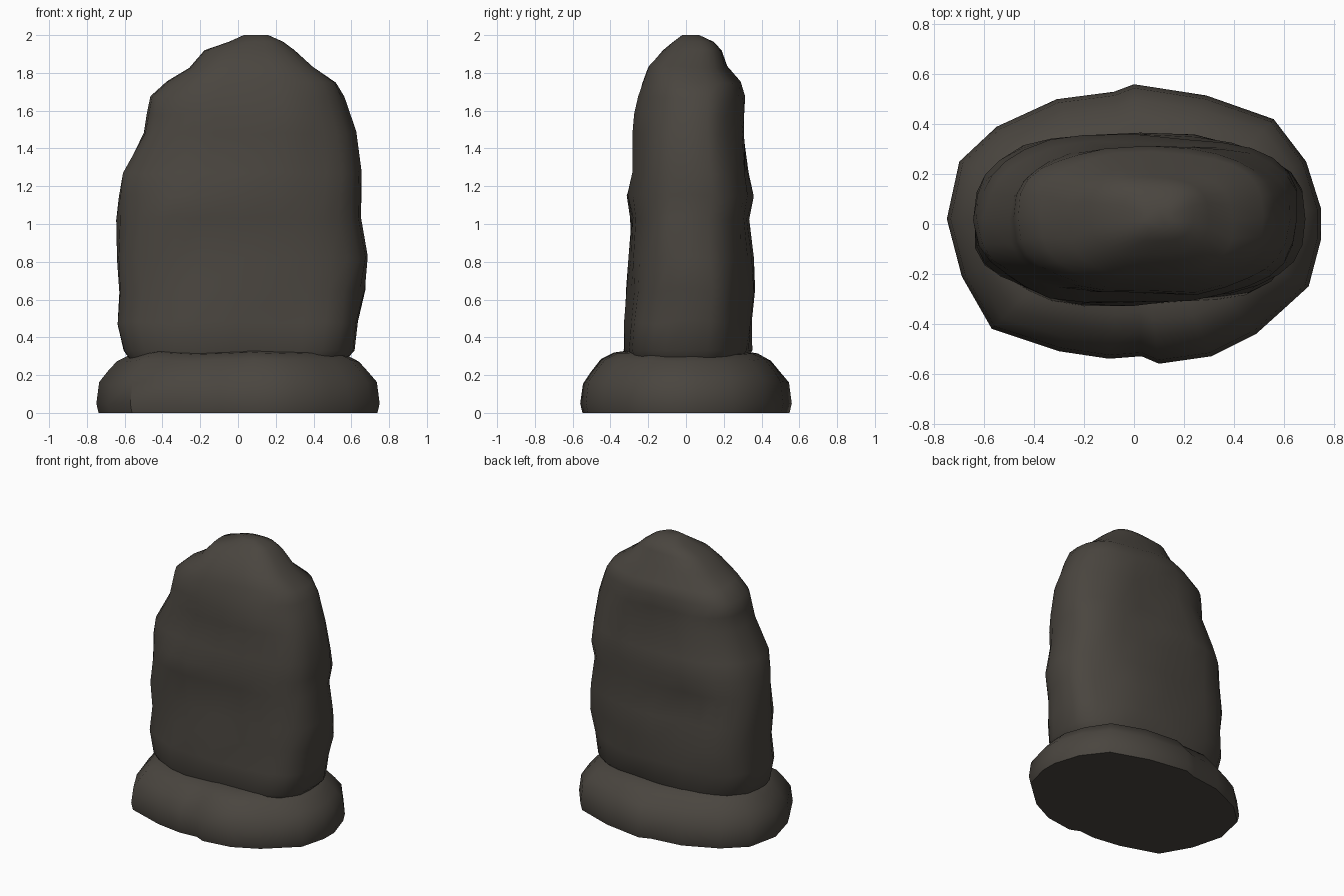
import bpy, bmesh, math
from mathutils import Vector, noise

if "Cube" in bpy.data.objects:
    bpy.data.objects.remove(bpy.data.objects["Cube"])

stone = bpy.data.materials.new("dark_brown_grey_stone")
stone.diffuse_color = (0.068, 0.060, 0.050, 1)
stone.use_nodes = True
stone.node_tree.nodes["Principled BSDF"].inputs["Base Color"].default_value = stone.diffuse_color


def lerp_table(table, z):
    """Linear lookup of (low, high) extents at a height."""
    for (z0, a0, b0), (z1, a1, b1) in zip(table, table[1:]):
        if z <= z1:
            t = max(0, (z - z0) / (z1 - z0))
            return a0 + (a1 - a0) * t, b0 + (b1 - b0) * t
    return table[-1][1:]


def loft(name, rings, angle):
    """Skin closed rings of equal length and cap both ends."""
    bm = bmesh.new()
    loops = [[bm.verts.new(p) for p in ring] for ring in rings]
    n = len(loops[0])
    for low, up in zip(loops, loops[1:]):
        for i in range(n):
            j = (i + 1) % n
            bm.faces.new((low[i], low[j], up[j], up[i]))
    bm.faces.new(loops[0][::-1])
    bm.faces.new(loops[-1])
    bmesh.ops.recalc_face_normals(bm, faces=bm.faces)
    me = bpy.data.meshes.new(name)
    bm.to_mesh(me)
    bm.free()
    me.materials.append(stone)
    ob = bpy.data.objects.new(name, me)
    bpy.context.collection.objects.link(ob)
    bpy.ops.object.select_all(action='DESELECT')
    ob.select_set(True)
    bpy.context.view_layer.objects.active = ob
    bpy.ops.object.shade_smooth_by_angle(angle=math.radians(angle))
    return ob


# Upright slab: side outlines (height, low, high) seen from front and from right
xs = [(0.27, -0.57, 0.56), (0.32, -0.61, 0.62), (0.48, -0.65, 0.65), (0.72, -0.62, 0.69),
      (0.82, -0.65, 0.70), (1.03, -0.64, 0.65), (1.25, -0.62, 0.66), (1.48, -0.50, 0.63),
      (1.67, -0.47, 0.58), (1.74, -0.40, 0.55), (1.83, -0.26, 0.40), (1.92, -0.18, 0.30),
      (1.96, -0.06, 0.25), (2.0, 0.03, 0.16)]
ys = [(0.27, -0.30, 0.30), (0.33, -0.33, 0.34), (0.65, -0.31, 0.36), (1.03, -0.30, 0.33),
      (1.15, -0.31, 0.355), (1.3, -0.27, 0.325), (1.5, -0.28, 0.31), (1.67, -0.25, 0.31),
      (1.78, -0.22, 0.28), (1.83, -0.20, 0.22), (1.92, -0.12, 0.19), (1.97, -0.06, 0.14),
      (2.0, -0.02, 0.07)]
levels = [0.27, 0.33, 0.48, 0.65, 0.82, 1.03, 1.15, 1.27, 1.48, 1.58, 1.67, 1.75,
          1.83, 1.92, 1.965, 2.0]
SEG = 28
rings = []
for z in levels:
    x0, x1 = lerp_table(xs, z)
    y0, y1 = lerp_table(ys, z)
    cx, cy, hx, hy = (x0 + x1) / 2, (y0 + y1) / 2, (x1 - x0) / 2, (y1 - y0) / 2
    ring = []
    for i in range(SEG):
        a = math.tau * i / SEG
        c, s = math.cos(a), math.sin(a)
        # squarish oval with chipped, lumpy surface
        px = math.copysign(abs(c) ** 0.74, c) * hx
        py = math.copysign(abs(s) ** 0.74, s) * hy
        chip = 0.045 * noise.noise(Vector((px * 3.2, py * 4 + 5, z * 3.2)))
        k = 1 + chip - 0.008
        dz = 0.02 * noise.noise(Vector((px * 4 + 9, py * 4, z))) if 0.4 < z < 1.9 else 0
        ring.append((cx + px * k, cy + py * (k + chip), z + dz))
    rings.append(ring)
loft("standing_stone", rings, 40)

# Rounded footing stone: ground outline pulled inward as it rises
outline = [(-0.75, 0.02), (-0.69, -0.21), (-0.57, -0.42), (-0.30, -0.51), (-0.10, -0.54),
           (0.03, -0.53), (0.10, -0.56), (0.31, -0.53), (0.49, -0.44), (0.59, -0.35),
           (0.70, -0.25), (0.75, -0.06), (0.75, 0.06), (0.69, 0.25), (0.56, 0.42),
           (0.29, 0.515), (0.0, 0.56), (-0.08, 0.53), (-0.31, 0.50), (-0.55, 0.39),
           (-0.70, 0.25)]
profile = [(0, 0.012), (0.05, 0.0), (0.16, 0.015), (0.22, 0.06), (0.28, 0.11),
           (0.315, 0.18), (0.325, 0.25)]
rings = []
for z, inset in profile:
    ring = []
    for x, y in outline:
        d = Vector((x / 0.75, y / 0.56)).normalized()
        wob = 0.02 * noise.noise(Vector((x * 3, y * 3, z * 5))) if z > 0.1 else 0
        ring.append((x - d.x * inset, y - d.y * inset, z + wob))
    rings.append(ring)
loft("footing_stone", rings, 40)
